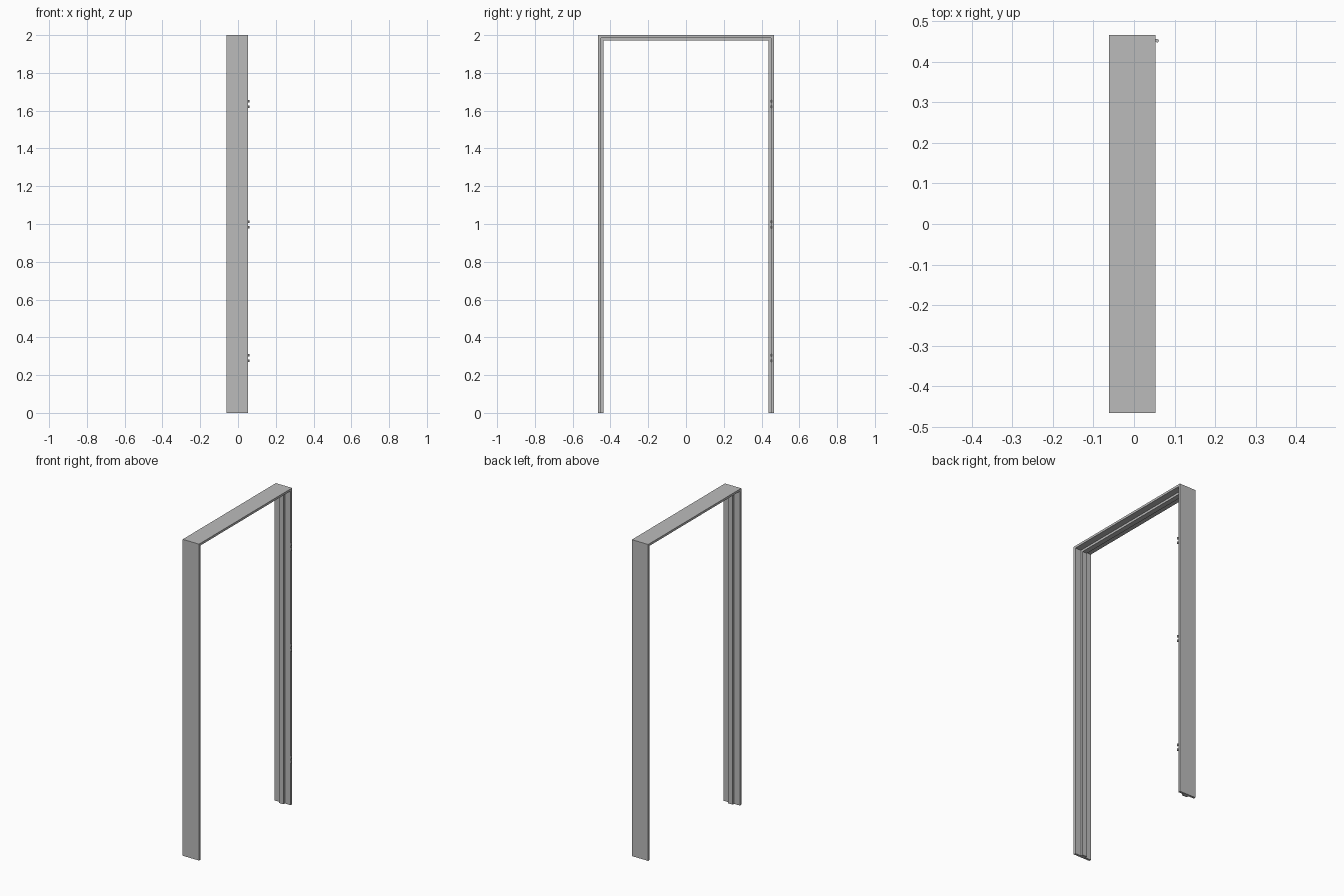
import bpy
import bmesh
from mathutils import Vector, Matrix

cube = bpy.data.objects.get("Cube")
if cube:
    bpy.data.objects.remove(cube, do_unlink=True)

# One painted grey for the whole frame
grey = bpy.data.materials.new("frame_grey")
grey.use_nodes = True
grey.diffuse_color = (0.5, 0.5, 0.5, 1)
grey.node_tree.nodes["Principled BSDF"].inputs["Base Color"].default_value = (0.5, 0.5, 0.5, 1)

HALF_WIDTH, HEIGHT = 0.465, 2.0
BACK, FRONT = -0.061, 0.053      # depth of the lining along x
LINING, STOP = 0.014, 0.014      # thickness of lining and door stop
REBATE = 0.041                   # set-back of the stop from each edge


def add_object(name, bm):
    bmesh.ops.recalc_face_normals(bm, faces=bm.faces[:])
    mesh = bpy.data.meshes.new(name)
    bm.to_mesh(mesh)
    bm.free()
    mesh.materials.append(grey)
    obj = bpy.data.objects.new(name, mesh)
    bpy.context.collection.objects.link(obj)
    return obj


def add_arch(name, outer, thick, x0, x1):
    """Square arch: two uprights and a head, extruded along x."""
    inner = outer + thick
    yo, zo = HALF_WIDTH - outer, HEIGHT - outer
    yi, zi = HALF_WIDTH - inner, HEIGHT - inner
    outline = [(-yo, 0), (-yo, zo), (yo, zo), (yo, 0),
               (yi, 0), (yi, zi), (-yi, zi), (-yi, 0)]
    bm = bmesh.new()
    face = bm.faces.new([bm.verts.new((x0, y, z)) for y, z in outline])
    moved = bmesh.ops.extrude_face_region(bm, geom=[face], use_keep_orig=True)
    verts = [g for g in moved["geom"] if isinstance(g, bmesh.types.BMVert)]
    bmesh.ops.translate(bm, verts=verts, vec=Vector((x1 - x0, 0, 0)))
    return add_object(name, bm)


# Lining around the opening, and the door stop on its inner face
add_arch("frame_lining", 0, LINING, BACK, FRONT)
add_arch("door_stop", LINING, STOP, BACK + REBATE, FRONT - REBATE)

# Hinges: two short knuckles each, on the edge of one upright
PIN_X, PIN_Y, RADIUS, LENGTH = 0.057, 0.451, 0.004, 0.013
for place, height in (("lower", 0.29), ("middle", 0.997), ("upper", 1.635)):
    bm = bmesh.new()
    for side in (-1, 1):
        z = height + side * 0.015
        bmesh.ops.create_cone(bm, cap_ends=True, segments=16, radius1=RADIUS,
                              radius2=RADIUS, depth=LENGTH,
                              matrix=Matrix.Translation((PIN_X, PIN_Y, z)))
        # Short web joining the knuckle to the upright
        web = Matrix.Translation((FRONT + RADIUS / 2, PIN_Y + RADIUS / 2, z))
        bmesh.ops.create_cube(bm, size=1, matrix=web @ Matrix.Diagonal(
            (RADIUS, RADIUS, LENGTH, 1)))
    hinge = add_object(place + "_hinge", bm)
    bpy.ops.object.select_all(action="DESELECT")
    hinge.select_set(True)
    bpy.context.view_layer.objects.active = hinge
    bpy.ops.object.shade_smooth_by_angle()
